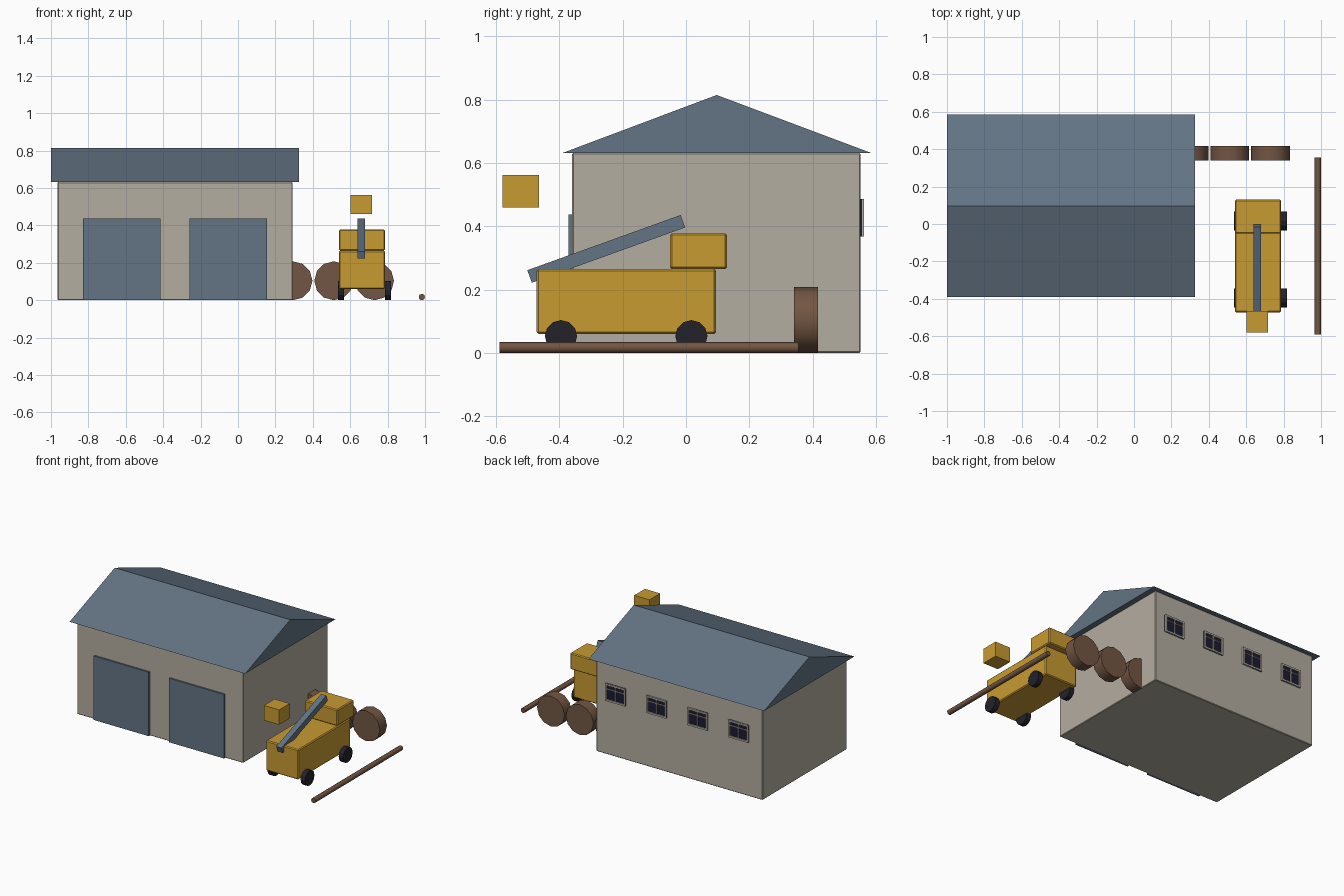
import bpy, bmesh, math
from mathutils import Matrix

if "Cube" in bpy.data.objects:
    bpy.data.objects.remove(bpy.data.objects["Cube"])


def material(name, rgb):
    lin = [((c / 255 + 0.055) / 1.055) ** 2.4 for c in rgb]
    m = bpy.data.materials.new(name)
    m.diffuse_color = (*lin, 1)
    m.use_nodes = True
    m.node_tree.nodes["Principled BSDF"].inputs["Base Color"].default_value = m.diffuse_color
    return m


WALL = material("beige wall", (180, 173, 160))
SLATE = material("slate blue", (99, 116, 132))
YELLOW = material("machine yellow", (200, 155, 50))
WOOD = material("brown wood", (114, 86, 67))
TYRE = material("black rubber", (34, 34, 42))
GLASS = material("navy glass", (27, 27, 52))


def finish(name, bm, mat, bevel=0):
    bmesh.ops.recalc_face_normals(bm, faces=bm.faces)
    me = bpy.data.meshes.new(name)
    bm.to_mesh(me)
    bm.free()
    me.materials.append(mat)
    ob = bpy.data.objects.new(name, me)
    bpy.context.collection.objects.link(ob)
    if bevel:
        mod = ob.modifiers.new("edge bevel", 'BEVEL')
        mod.width = bevel
        mod.segments = 1
    return ob


def box(name, x, y, z, mat, bevel=0, tilt=0):
    """Box from (min, max) ranges, optionally tilted about x."""
    bm = bmesh.new()
    size = [r[1] - r[0] for r in (x, y, z)]
    mid = [(r[0] + r[1]) / 2 for r in (x, y, z)]
    bmesh.ops.create_cube(bm, size=1, matrix=Matrix.Translation(mid)
                          @ Matrix.Rotation(tilt, 4, 'X') @ Matrix.Diagonal((*size, 1)))
    return finish(name, bm, mat, bevel)


def cylinder(name, centre, radius, length, axis, sides, mat, smooth=False, bevel=0):
    bm = bmesh.new()
    turn = Matrix.Rotation(math.pi / 2, 4, 'Y' if axis == 'X' else 'X')
    bmesh.ops.create_cone(bm, cap_ends=True, segments=sides, radius1=radius,
                          radius2=radius, depth=length,
                          matrix=Matrix.Translation(centre) @ turn)
    ob = finish(name, bm, mat, bevel)
    if smooth:
        bpy.context.view_layer.objects.active = ob
        ob.select_set(True)
        bpy.ops.object.shade_smooth_by_angle(angle=math.radians(65))
        ob.select_set(False)
    return ob


# Shed walls
box("shed_walls", (-0.965, 0.292), (-0.36, 0.552), (0, 0.632), WALL, 0.004)

# Gable roof: solid triangular prism along x
bm = bmesh.new()
ends = [[bm.verts.new((x, y, z)) for y, z in ((-0.39, 0.632), (0.585, 0.632), (0.097, 0.815))]
        for x in (-1.0, 0.327)]
for tri in ends:
    bm.faces.new(tri)
for i in range(3):
    j = (i + 1) % 3
    bm.faces.new((ends[0][i], ends[0][j], ends[1][j], ends[1][i]))
finish("roof", bm, SLATE)

# Garage doors
for i, x in enumerate((-0.83, -0.26)):
    box(f"garage_door_{i + 1}", (x, x + 0.415), (-0.372, -0.35), (0, 0.437), SLATE)

# Back windows: glass, frame and crossing bars
for i in range(4):
    c = 0.143 - 0.31 * i
    w, z0, z1, t = 0.075, 0.368, 0.487, 0.012
    n = f"window_{i + 1}"
    box(n + "_glass", (c - w, c + w), (0.547, 0.556), (z0, z1), GLASS)
    bars = {"left": ((c - w, c - w + t), (z0, z1)),
            "right": ((c + w - t, c + w), (z0, z1)),
            "sill": ((c - w + t, c + w - t), (z0, z0 + t)),
            "lintel": ((c - w + t, c + w - t), (z1 - t, z1)),
            "mullion": ((c - 0.004, c + 0.004), (z0 + t, z1 - t)),
            "crossbar": ((c - w + t, c + w - t), (0.447, 0.453))}
    for part, (x, z) in bars.items():
        box(f"{n}_{part}", x, (0.547, 0.563), z, WALL)

# Crane truck: body, cab, boom and raised bucket
box("truck_body", (0.54, 0.786), (-0.472, 0.095), (0.06, 0.265), YELLOW, 0.006)
box("truck_cab", (0.54, 0.786), (-0.051, 0.13), (0.266, 0.378), YELLOW, 0.006)
box("boom", (0.64, 0.68), (-0.5095, 0.0055), (0.308, 0.35), SLATE, 0, math.radians(19.8))
box("bucket", (0.602, 0.717), (-0.58, -0.465), (0.46, 0.562), YELLOW)

# Wheels
for side, x in (("left", 0.551), ("right", 0.802)):
    for end, y in (("front", -0.395), ("rear", 0.017)):
        cylinder(f"wheel_{end}_{side}", (x, y, 0.053), 0.051, 0.034, 'X', 12, TYRE)

# Row of cut log rounds
for i, x in enumerate((0.294, 0.512, 0.73)):
    cylinder(f"log_{i + 1}", (x, 0.379, 0.104), 0.104, 0.077, 'Y', 12, WOOD, True)

# Long pole on the ground
cylinder("pole", (0.983, -0.117, 0.017), 0.017, 0.946, 'Y', 8, WOOD, True)
